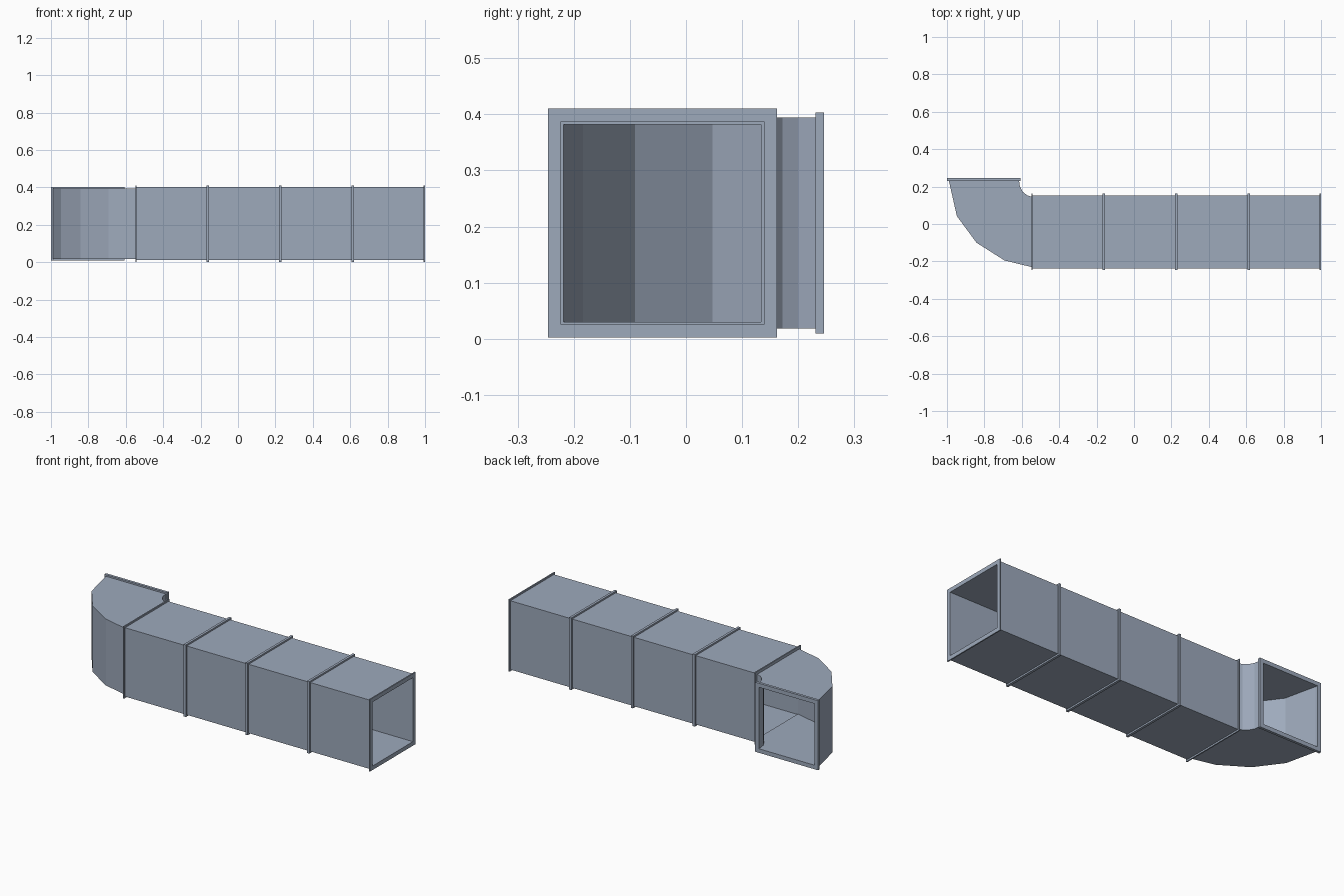
import bpy, bmesh
from mathutils import Vector

if "Cube" in bpy.data.objects:
    bpy.data.objects.remove(bpy.data.objects["Cube"])

ZC = 0.206      # duct centre height
YC = -0.042     # straight run centre line
XE = -0.803     # elbow outlet centre line

steel = bpy.data.materials.new("blue_grey_steel")
steel.diffuse_color = (0.34, 0.40, 0.50, 1)
steel.use_nodes = True
steel.node_tree.nodes["Principled BSDF"].inputs["Base Color"].default_value = steel.diffuse_color


def tube(name, stations, half, wall):
    """Hollow rectangular tube; each station is a pair of xy points (side a, side b)."""
    bm = bmesh.new()
    rings = []
    for a, b in stations:
        a, b = Vector(a), Vector(b)
        d = (b - a).normalized()
        loops = []
        for t in (0, wall):
            p, q, h = a + d * t, b - d * t, half - t
            loops.append([bm.verts.new((v.x, v.y, ZC + s * h))
                          for v, s in ((p, -1), (q, -1), (q, 1), (p, 1))])
        rings.append(loops)
    for i in range(4):
        j = (i + 1) % 4
        for r, s in zip(rings, rings[1:]):
            for k in (0, 1):
                bm.faces.new((r[k][i], r[k][j], s[k][j], s[k][i]))
        for r in (rings[0], rings[-1]):
            bm.faces.new((r[0][i], r[0][j], r[1][j], r[1][i]))
    bmesh.ops.recalc_face_normals(bm, faces=bm.faces)
    me = bpy.data.meshes.new(name)
    bm.to_mesh(me)
    bm.free()
    me.materials.append(steel)
    ob = bpy.data.objects.new(name, me)
    bpy.context.collection.objects.link(ob)


def along_x(name, x0, x1, half, wall):
    tube(name, [((x, YC - half), (x, YC + half)) for x in (x0, x1)], half, wall)


# straight duct sections, each with a flange at both ends
start, length, ft = -0.549, 0.38725, 0.007
for n in range(4):
    x0 = start + n * length
    x1 = x0 + length
    along_x(f"duct_section_{n + 1}", x0 + 0.001, x1 - 0.001, 0.195, 0.012)
    along_x(f"flange_{n + 1}_left", x0, x0 + ft, 0.204, 0.023)
    along_x(f"flange_{n + 1}_right", x1 - ft, x1, 0.204, 0.023)

# elbow, outer curve paired with inner curve
outer = [(-0.991, 0.236), (-0.947, 0.042), (-0.842, -0.10), (-0.692, -0.195), (-0.548, -0.230)]
inner = [(-0.615, 0.236), (-0.610, 0.200), (-0.595, 0.172), (-0.572, 0.154), (-0.548, 0.146)]
tube("elbow", list(zip(outer, inner)), 0.188, 0.012)

# elbow outlet flange
tube("elbow_outlet_flange",
     [((XE - 0.197, y), (XE + 0.197, y)) for y in (0.231, 0.246)], 0.197, 0.023)
